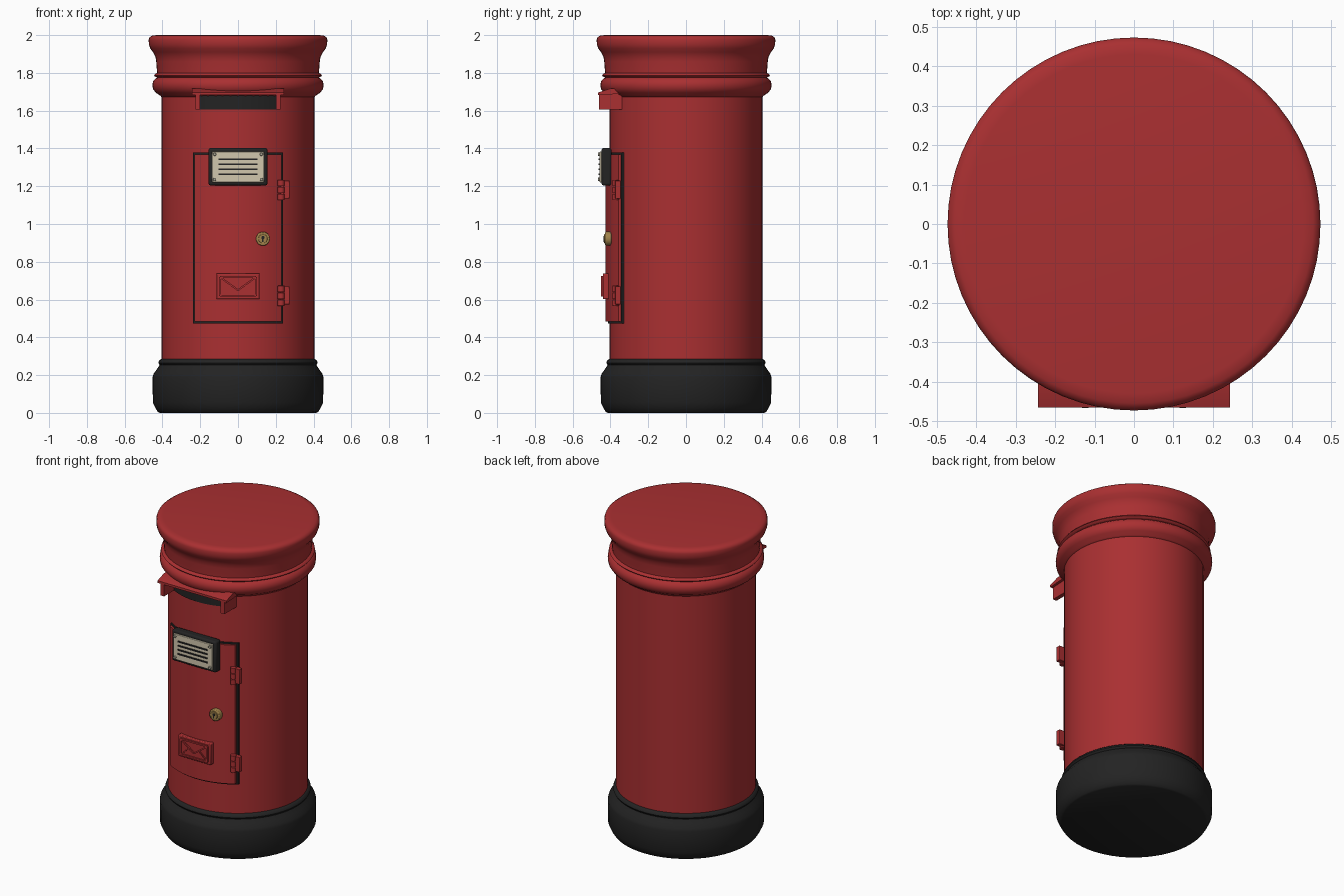
import bpy, bmesh, math
from mathutils import Matrix, Vector

cube = bpy.data.objects.get("Cube")
if cube:
    bpy.data.objects.remove(cube, do_unlink=True)


def material(name, rgb):
    m = bpy.data.materials.new(name)
    m.use_nodes = True
    m.diffuse_color = (*rgb, 1)
    m.node_tree.nodes["Principled BSDF"].inputs["Base Color"].default_value = (*rgb, 1)
    return m


RED = material("post red", (0.40, 0.029, 0.031))
BLACK = material("black paint", (0.017, 0.017, 0.017))
CREAM = material("cream enamel", (0.64, 0.57, 0.42))
BRASS = material("brass", (0.36, 0.23, 0.07))
STEEL = material("dull steel", (0.40, 0.38, 0.30))


def finish(name, bm, mat, angle=35, bevel=0):
    bmesh.ops.recalc_face_normals(bm, faces=bm.faces)
    mesh = bpy.data.meshes.new(name)
    bm.to_mesh(mesh)
    bm.free()
    mesh.materials.append(mat)
    ob = bpy.data.objects.new(name, mesh)
    bpy.context.collection.objects.link(ob)
    if bevel:
        mod = ob.modifiers.new("Bevel", 'BEVEL')
        mod.width, mod.segments = bevel, 2
    bpy.ops.object.select_all(action='DESELECT')
    ob.select_set(True)
    bpy.context.view_layer.objects.active = ob
    bpy.ops.object.shade_smooth_by_angle(angle=math.radians(angle))
    return ob


def lathe(name, profile, mat, angle=45, sides=64):
    """Turn (radius, height) points around z; the ends are closed."""
    bm = bmesh.new()
    rings = [[bm.verts.new((r * math.cos(a), r * math.sin(a), z))
              for a in (2 * math.pi * i / sides for i in range(sides))]
             for r, z in profile]
    for low, high in zip(rings, rings[1:]):
        for i in range(sides):
            j = (i + 1) % sides
            bm.faces.new((low[i], low[j], high[j], high[i]))
    bm.faces.new(rings[0])
    bm.faces.new(rings[-1])
    return finish(name, bm, mat, angle)


def box(name, x, y, z, mat, bevel=0):
    """Box given by its (min, max) on each axis."""
    bm = bmesh.new()
    bmesh.ops.create_cube(bm, size=1)
    for v in bm.verts:
        v.co = [lo + (c + 0.5) * (hi - lo) for c, (lo, hi) in zip(v.co, (x, y, z))]
    return finish(name, bm, mat, bevel=bevel)


def curved_panel(name, half_x, z, r_in, r_out, mat, steps=16):
    """Panel wrapped on the front of the round body."""
    bm = bmesh.new()
    cols = []
    for i in range(steps + 1):
        x = half_x * (2 * i / steps - 1)
        cols.append([bm.verts.new((x, -math.sqrt(r * r - x * x), h))
                     for r, h in ((r_in, z[0]), (r_out, z[0]), (r_out, z[1]), (r_in, z[1]))])
    for a, b in zip(cols, cols[1:]):
        for k in range(4):
            n = (k + 1) % 4
            bm.faces.new((a[k], b[k], b[n], a[n]))
    bm.faces.new(cols[0])
    bm.faces.new(cols[-1])
    return finish(name, bm, mat)


def cylinder(name, centre, radius, depth, mat, axis='Y', sides=24, bevel=0):
    rot = Matrix.Rotation(math.pi / 2, 4, 'X') if axis == 'Y' else Matrix()
    bm = bmesh.new()
    bmesh.ops.create_cone(bm, cap_ends=True, segments=sides, radius1=radius, radius2=radius,
                          depth=depth, matrix=Matrix.Translation(centre) @ rot)
    return finish(name, bm, mat, bevel=bevel)


def bar(name, start, end, y, width, mat):
    """Thin raised strip on the front between two (x, z) points."""
    a, b = Vector(start), Vector(end)
    d = (b - a).normalized() * width / 2
    n = Vector((-d.y, d.x))
    bm = bmesh.new()
    front, back = ([bm.verts.new((p.x, h, p.y)) for p in (a + n, b + n, b - n, a - n)] for h in y)
    bm.faces.new(front)
    bm.faces.new(back)
    for k in range(4):
        n2 = (k + 1) % 4
        bm.faces.new((front[k], front[n2], back[n2], back[k]))
    return finish(name, bm, mat)


# Round pillar: plinth, body, collar and cap
lathe("plinth", [(0.415, 0), (0.425, 0.006), (0.437, 0.025), (0.451, 0.055), (0.452, 0.19),
                 (0.447, 0.207), (0.43, 0.23), (0.415, 0.253)], BLACK)
lathe("plinth_ring", [(0.405, 0.25), (0.416, 0.254), (0.422, 0.265), (0.418, 0.277),
                      (0.405, 0.286)], BLACK)
lathe("body", [(0.405, 0.24), (0.405, 1.72)], RED)
lathe("collar", [(0.405, 1.672), (0.412, 1.68), (0.435, 1.695), (0.45, 1.715), (0.453, 1.735),
                 (0.45, 1.757), (0.436, 1.77), (0.425, 1.777)], RED, 60)
lathe("collar_bead", [(0.425, 1.775), (0.439, 1.78), (0.445, 1.787), (0.439, 1.795),
                      (0.425, 1.80)], RED, 60)
lathe("cap", [(0.425, 1.77), (0.429, 1.81), (0.433, 1.86), (0.437, 1.885), (0.45, 1.91),
              (0.465, 1.93), (0.472, 1.95), (0.473, 1.975), (0.469, 1.988), (0.455, 1.997),
              (0.43, 2.0)], RED, 60)

# Letter slot with hood
curved_panel("letter_slot", 0.205, (1.605, 1.69), 0.38, 0.411, BLACK)
for side, name in ((1, "left"), (-1, "right")):
    box("hood_cheek_" + name, sorted((side * 0.2, side * 0.226)), (-0.46, -0.34),
        (1.605, 1.695), RED)
bm = bmesh.new()
ends = [[bm.verts.new((x, y, z)) for y, z in
         ((-0.465, 1.682), (-0.465, 1.696), (-0.40, 1.718), (-0.34, 1.718), (-0.34, 1.69))]
        for x in (-0.243, 0.243)]
for ring in ends:
    bm.faces.new(ring)
for k in range(5):
    n = (k + 1) % 5
    bm.faces.new((ends[0][k], ends[0][n], ends[1][n], ends[1][k]))
finish("hood_roof", bm, RED)

# Door in a dark gap
curved_panel("door_gap", 0.238, (0.474, 1.378), 0.38, 0.414, BLACK)
curved_panel("door", 0.231, (0.483, 1.369), 0.39, 0.426, RED)

# Hinges on the model's left edge of the door
for name, mid in (("upper", 1.18), ("lower", 0.62)):
    box(name + "_hinge_leaf", (0.225, 0.273), (-0.375, -0.345), (mid - 0.046, mid + 0.05),
        RED, 0.003)
    for i in (-1, 0, 1):
        cylinder(f"{name}_hinge_knuckle_{i + 2}", (0.228, -0.372, mid + i * 0.037),
                 0.018, 0.034, RED, 'Z', 16, 0.002)

# Notice plate
box("notice_frame", (-0.156, 0.156), (-0.447, -0.395), (1.204, 1.402), BLACK, 0.01)
box("notice_plate", (-0.138, 0.138), (-0.457, -0.44), (1.221, 1.384), CREAM, 0.003)
for i in range(4):
    z = 1.263 + i * 0.0265
    box(f"notice_line_{i + 1}", (-0.104, 0.104), (-0.462, -0.455), (z - 0.0045, z + 0.0045), BLACK)
for i, x in enumerate((-0.124, 0.124)):
    for j, z in enumerate((1.236, 1.369)):
        cylinder(f"notice_rivet_{i}{j}", (x, -0.46, z), 0.009, 0.014, STEEL, sides=12, bevel=0.003)

# Lock
cylinder("lock_disc", (0.132, -0.411, 0.922), 0.037, 0.034, BRASS, bevel=0.005)
cylinder("lock_barrel", (0.132, -0.428, 0.922), 0.024, 0.012, BRASS, bevel=0.002)
cylinder("keyhole_top", (0.132, -0.434, 0.928), 0.009, 0.003, BLACK, sides=16)
box("keyhole_slit", (0.128, 0.136), (-0.4355, -0.432), (0.905, 0.928), BLACK)

# Envelope badge: backing, raised rim and fold lines
box("badge", (-0.115, 0.115), (-0.44, -0.405), (0.602, 0.738), RED, 0.005)
corners = [(-0.095, 0.62), (0.095, 0.62), (0.095, 0.72), (-0.095, 0.72)]
for i in range(4):
    bar(f"badge_rim_{i + 1}", corners[i], corners[(i + 1) % 4], (-0.449, -0.435), 0.01, RED)
for side, name in ((1, "left"), (-1, "right")):
    bar("envelope_flap_" + name, (side * 0.088, 0.714), (0, 0.65), (-0.448, -0.435), 0.009, RED)
    bar("envelope_fold_" + name, (side * 0.088, 0.626), (side * 0.035, 0.675),
        (-0.447, -0.435), 0.007, RED)
